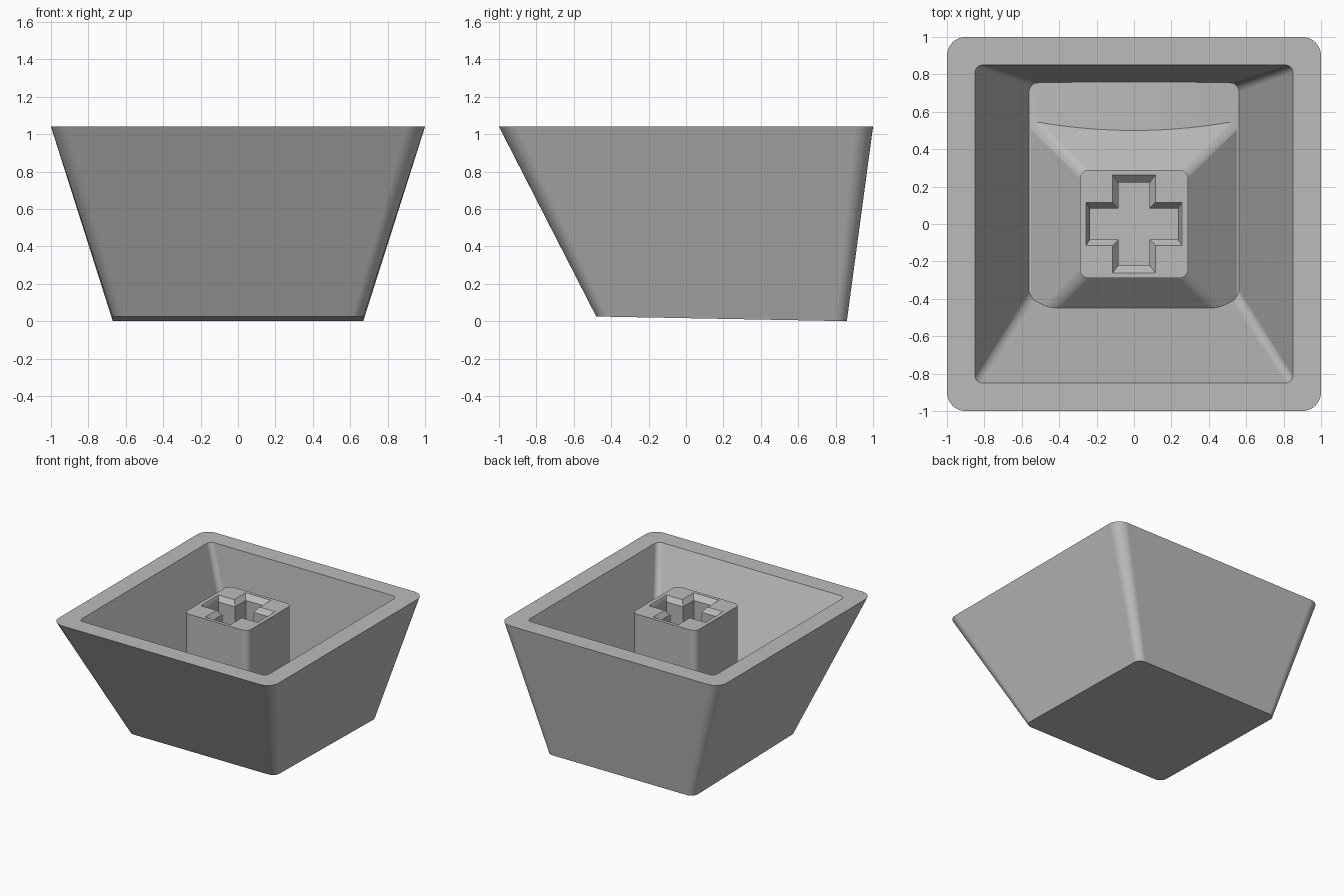
import bpy, bmesh, math

cube = bpy.data.objects.get("Cube")
if cube:
    bpy.data.objects.remove(cube, do_unlink=True)

RIM = 1.04


def rounded_ring(half_x, front, back, radius, height, segments=8):
    """Rounded rectangle outline; height is a function of y."""
    corners = [(half_x, back, 0), (-half_x, back, 90),
               (-half_x, front, 180), (half_x, front, 270)]
    ring = []
    for cx, cy, start in corners:
        ox = cx - math.copysign(radius, cx)
        oy = cy + (radius if cy == front else -radius)
        for i in range(segments + 1):
            a = math.radians(start + 90 * i / segments)
            y = oy + radius * math.sin(a)
            ring.append((ox + radius * math.cos(a), y, height(y)))
    return ring


def cross_ring(long_x, long_y, arm, z):
    """Plus-shaped outline, counter-clockwise."""
    quarter = [(long_x, arm), (arm, arm), (arm, long_y)]
    pts = quarter + [(-x, y) for x, y in reversed(quarter)]
    pts += [(-x, -y) for x, y in pts]
    return [(x, y, z) for x, y in pts]


def loft(name, rings):
    """Closed solid through rings ordered from bottom to top."""
    bm = bmesh.new()
    loops = [[bm.verts.new(p) for p in ring] for ring in rings]
    n = len(loops[0])
    for low, high in zip(loops, loops[1:]):
        for i in range(n):
            j = (i + 1) % n
            bm.faces.new((low[i], low[j], high[j], high[i]))
    bm.faces.new(loops[0][::-1])
    bm.faces.new(loops[-1])
    bmesh.ops.recalc_face_normals(bm, faces=bm.faces)
    mesh = bpy.data.meshes.new(name)
    bm.to_mesh(mesh)
    bm.free()
    obj = bpy.data.objects.new(name, mesh)
    bpy.context.collection.objects.link(obj)
    return obj


def cut(target, cutter):
    """Subtract the cutter, keep the result, drop the cutter."""
    cutter.hide_render = True
    mod = target.modifiers.new("cut", 'BOOLEAN')
    mod.operation = 'DIFFERENCE'
    mod.solver = 'EXACT'
    mod.object = cutter
    graph = bpy.context.evaluated_depsgraph_get()
    mesh = bpy.data.meshes.new_from_object(target.evaluated_get(graph))
    target.modifiers.clear()
    target.data = mesh
    bpy.data.objects.remove(cutter, do_unlink=True)


# Outer shell: tapered block with a slightly tilted underside
shell = loft("keycap_shell", [
    rounded_ring(0.67, -0.48, 0.86, 0.06, lambda y: 0.025 * (0.86 - y) / 1.34),
    rounded_ring(1, -1, 1, 0.1, lambda y: RIM),
])


# Cavity with sloped walls
def cavity_ring(z, radius):
    d = RIM - z
    return rounded_ring(0.85 - 0.319 * d, -0.85 + 0.5 * d, 0.85 - 0.106 * d,
                        radius, lambda y: z)


cavity = loft("cavity_cutter", [cavity_ring(0.05, 0.05), cavity_ring(1.1, 0.04)])

# Gently arched cavity floor
arch = [(0.7 - 1.4 * i / 24) for i in range(25)]
profile = [(x, 0.19 - 0.17 * x * x) for x in arch] + [(-0.7, -0.2), (0.7, -0.2)]
cut(cavity, loft("floor_arch", [[(x, y, z) for x, z in profile] for y in (-1, 1)]))

# Square stem with a flared foot, left standing inside the cavity
cut(cavity, loft("stem", [
    rounded_ring(h, -h, h, 0.05, lambda y, z=z: z)
    for h, z in ((0.79, -0.1), (0.29, 0.4), (0.29, 1.2))
]))
cut(shell, cavity)

# Cross-shaped socket with a bevelled mouth
cut(shell, loft("socket_cutter", [
    cross_ring(0.235, 0.222, 0.084, 0.59),
    cross_ring(0.235, 0.222, 0.084, RIM - 0.04),
    cross_ring(0.279, 0.302, 0.146, RIM + 0.04),
]))

# Plain grey plastic
grey = bpy.data.materials.new("grey_plastic")
grey.use_nodes = True
colour = (0.5, 0.5, 0.5, 1)
grey.diffuse_color = colour
grey.node_tree.nodes["Principled BSDF"].inputs["Base Color"].default_value = colour
shell.data.materials.clear()
shell.data.materials.append(grey)
for face in shell.data.polygons:
    face.material_index = 0

# Smooth corners, crisp edges
bpy.ops.object.select_all(action='DESELECT')
shell.select_set(True)
bpy.context.view_layer.objects.active = shell
bpy.ops.object.shade_smooth_by_angle(angle=math.radians(30))
weighted = shell.modifiers.new("weighted_normals", 'WEIGHTED_NORMAL')
weighted.keep_sharp = True
